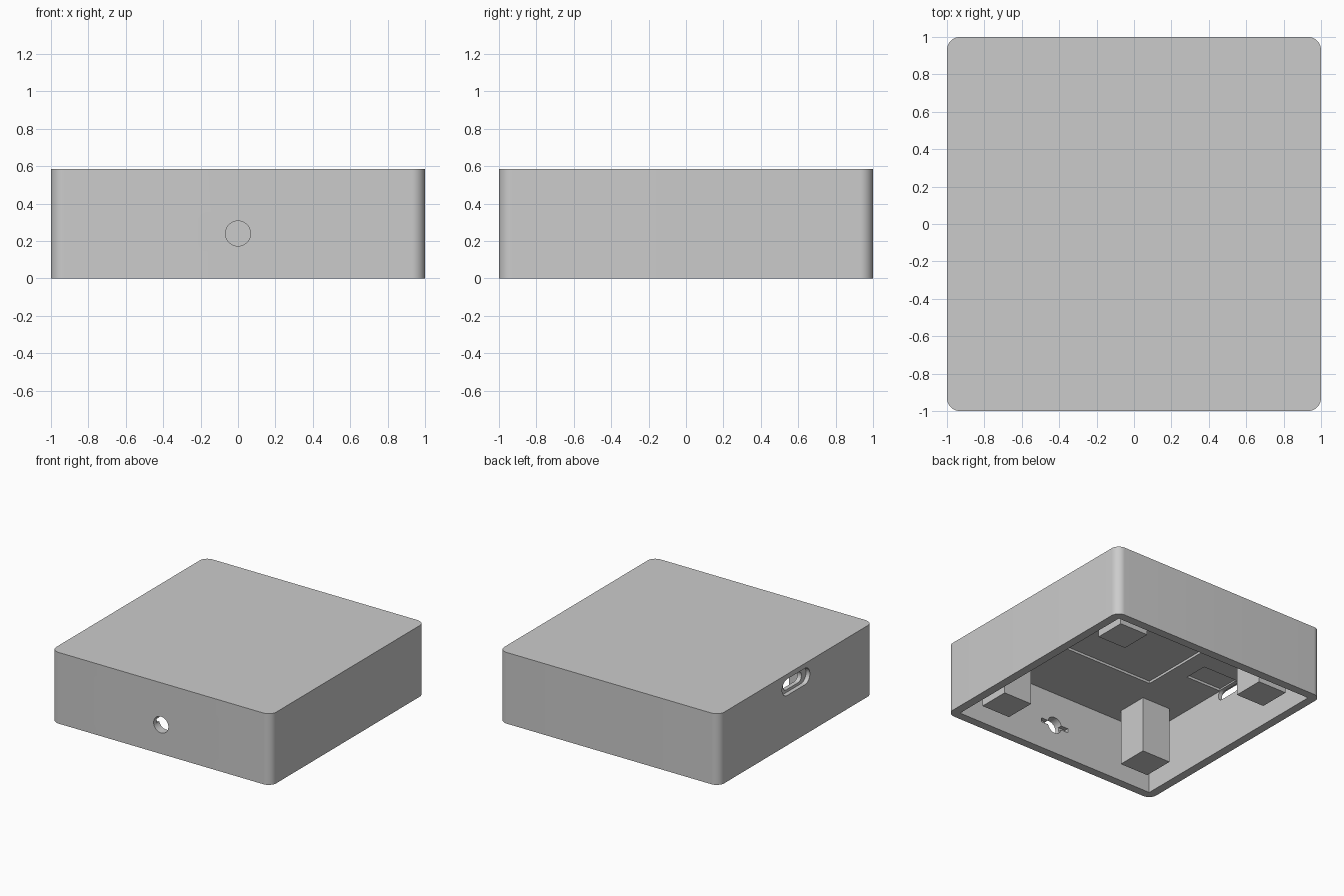
import bpy
import bmesh
from math import pi
from mathutils import Matrix, Vector

cube = bpy.data.objects.get("Cube")
if cube:
    bpy.data.objects.remove(cube, do_unlink=True)

grey = bpy.data.materials.new("light_grey")
grey.use_nodes = True
colour = (0.6, 0.6, 0.6, 1)
grey.diffuse_color = colour
grey.node_tree.nodes["Principled BSDF"].inputs["Base Color"].default_value = colour

HEIGHT = 0.585
WALL = 0.07
INNER = 1 - WALL
CEILING = HEIGHT - WALL


def finish(name, bm):
    mesh = bpy.data.meshes.new(name)
    bmesh.ops.recalc_face_normals(bm, faces=bm.faces)
    bm.to_mesh(mesh)
    bm.free()
    mesh.materials.append(grey)
    obj = bpy.data.objects.new(name, mesh)
    bpy.context.collection.objects.link(obj)
    return obj


def block(name, low, high, round_axis=None, radius=0.0):
    """Box between two corners, optionally rounded on edges along one axis."""
    low, high = Vector(low), Vector(high)
    bm = bmesh.new()
    size = Matrix.Diagonal((*(high - low), 1))
    bmesh.ops.create_cube(bm, size=1, matrix=Matrix.Translation((low + high) / 2) @ size)
    if round_axis is not None:
        edges = [e for e in bm.edges
                 if abs((e.verts[0].co - e.verts[1].co)[round_axis]) > 1e-4]
        bmesh.ops.bevel(bm, geom=edges, offset=radius, segments=12,
                        profile=0.5, affect='EDGES')
    return finish(name, bm)


def cut(target, cutter):
    """Subtract a helper solid, then discard it."""
    cutter.hide_render = True
    mod = target.modifiers.new("cut", 'BOOLEAN')
    mod.operation = 'DIFFERENCE'
    mod.solver = 'EXACT'
    mod.object = cutter
    bpy.context.view_layer.objects.active = target
    bpy.ops.object.modifier_apply(modifier=mod.name)
    bpy.data.objects.remove(cutter, do_unlink=True)


# Rounded shell, open underneath
shell = block("enclosure_shell", (-1, -1, 0), (1, 1, HEIGHT), 2, WALL)
cut(shell, block("cavity", (-INNER, -INNER, -0.1), (INNER, INNER, CEILING)))

# Shallow pockets in the ceiling: board area and port area
cut(shell, block("board_pocket", (-0.45, -0.355, 0.4), (0.45, 0.355, CEILING + 0.02)))
cut(shell, block("port_pocket", (-INNER, -0.1, 0.4), (-0.606, 0.1, CEILING + 0.02)))

# Cable port: wide outer recess and narrower through slot
PORT_Z = 0.477
cut(shell, block("port_recess", (-1.1, -0.18, PORT_Z - 0.067),
                 (-0.965, 0.18, PORT_Z + 0.067), 0, 0.066))
cut(shell, block("port_slot", (-1.1, -0.12, PORT_Z - 0.045),
                 (-0.9, 0.12, PORT_Z + 0.045), 0, 0.044))

# Round front hole with a narrow wing slot on the inside
HOLE_Z = 0.24
bm = bmesh.new()
bmesh.ops.create_cone(bm, cap_ends=True, segments=48, radius1=0.067, radius2=0.067,
                      depth=0.3, matrix=Matrix.Translation((0, -1, HOLE_Z))
                      @ Matrix.Rotation(pi / 2, 4, 'X'))
cut(shell, finish("front_hole", bm))
cut(shell, block("wing_slot", (-0.13, -0.965, HOLE_Z - 0.017),
                 (0.13, -0.85, HOLE_Z + 0.017)))

bpy.ops.object.select_all(action='DESELECT')
shell.select_set(True)
bpy.context.view_layer.objects.active = shell
bpy.ops.object.shade_smooth_by_angle(angle=pi / 6)

# Four free-standing square posts hanging from the ceiling
for side, sx in (("left", 1), ("right", -1)):
    for end, sy in (("front", -1), ("back", 1)):
        x, y = 0.68 * sx, 0.68 * sy
        block(f"{end}_{side}_post", (x - 0.13, y - 0.13, 0.053),
              (x + 0.13, y + 0.13, CEILING + 0.01))
